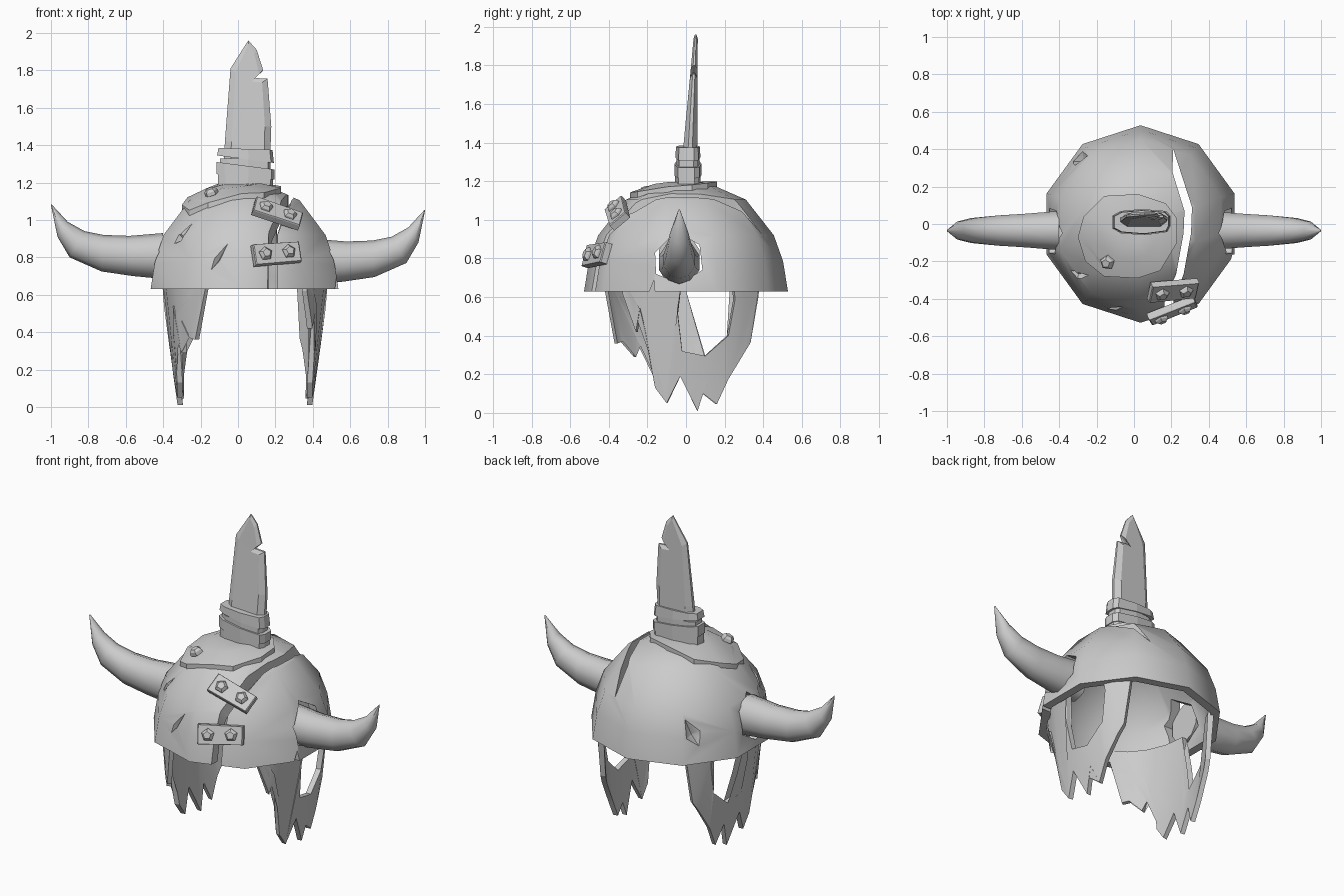
import bpy, bmesh, math
from mathutils import Vector, Matrix
from mathutils.bvhtree import BVHTree

if "Cube" in bpy.data.objects:
    bpy.data.objects.remove(bpy.data.objects["Cube"])

steel = bpy.data.materials.new("plain_grey")
steel.diffuse_color = (0.6, 0.6, 0.6, 1)
steel.use_nodes = True
steel.node_tree.nodes["Principled BSDF"].inputs["Base Color"].default_value = steel.diffuse_color


def finish(name, bm, smooth=None):
    bmesh.ops.recalc_face_normals(bm, faces=bm.faces)
    if bm.calc_volume(signed=True) < 0:
        bmesh.ops.reverse_faces(bm, faces=bm.faces)
    me = bpy.data.meshes.new(name)
    bm.to_mesh(me)
    bm.free()
    ob = bpy.data.objects.new(name, me)
    bpy.context.collection.objects.link(ob)
    me.materials.append(steel)
    if smooth:
        shade(ob, smooth)
    return ob


def select(ob):
    bpy.ops.object.select_all(action='DESELECT')
    bpy.context.view_layer.objects.active = ob
    ob.select_set(True)


def shade(ob, angle):
    select(ob)
    bpy.ops.object.shade_smooth_by_angle(angle=math.radians(angle))


def loft(bm, rings):
    """Bridge equal-length loops and cap both ends."""
    vs = [[bm.verts.new(p) for p in r] for r in rings]
    n = len(vs[0])
    for a, b in zip(vs, vs[1:]):
        for i in range(n):
            j = (i + 1) % n
            bm.faces.new((a[i], a[j], b[j], b[i]))
    bm.faces.new(vs[0])
    bm.faces.new(vs[-1])


def frame(c, u, n):
    """Placement with local x along u and local z along n."""
    n = Vector(n).normalized()
    u = Vector(u)
    u = (u - n * u.dot(n)).normalized()
    m = Matrix((u, n.cross(u), n)).transposed().to_4x4()
    m.translation = Vector(c)
    return m


def ngon(n, r, z, rot=0.0):
    return [Vector((r * math.cos(rot + 2 * math.pi * i / n),
                    r * math.sin(rot + 2 * math.pi * i / n), z)) for i in range(n)]


# ---- Dome shell, ten sided ----
CX = 0.035
profile = [(0.10, 1.125), (0.27, 1.06), (0.41, 0.89), (0.455, 0.77), (0.475, 0.63),
           (0.528, 0.63), (0.503, 0.785), (0.455, 0.92), (0.31, 1.105), (0.15, 1.175)]
bm = bmesh.new()
loft(bm, [[p + Vector((CX, 0, 0)) for p in ngon(10, r, z, math.pi / 2)] for r, z in profile])
bmesh.ops.recalc_face_normals(bm, faces=bm.faces)
tree = BVHTree.FromBMesh(bm)
dome = finish("dome_shell", bm)


def surface(origin, direction):
    hit = tree.ray_cast(Vector(origin), Vector(direction))
    return hit[0], hit[1]


def cut(rings):
    """Subtract one closed solid from the dome, keeping the dome if it fails."""
    bm = bmesh.new()
    loft(bm, rings)
    cutter = finish("cutter", bm)
    cutter.hide_render = True
    for solver in ('EXACT', 'FLOAT', 'MANIFOLD'):
        before = dome.data.copy()
        mod = dome.modifiers.new("cut", 'BOOLEAN')
        mod.operation, mod.solver, mod.object = 'DIFFERENCE', solver, cutter
        bpy.context.view_layer.update()
        select(dome)
        bpy.ops.object.modifier_apply(modifier=mod.name)
        area = sum(p.area for p in dome.data.polygons)
        if area > 0.8 * sum(p.area for p in before.polygons):
            break
        dome.data = before
    bpy.data.objects.remove(cutter)


# ---- Long crack, horn holes, rim nick and gouges ----
crack = [(0.21, 0.40), (0.205, 0.28), (0.27, 0.07), (0.265, -0.05), (0.225, -0.27),
         (0.165, -0.4), (0.15, -0.6), (0.215, -0.6), (0.21, -0.4), (0.265, -0.27),
         (0.305, -0.05), (0.31, 0.09)]
cut([[(x, y, z) for x, y in crack] for z in (0.5, 1.4)])
hole = [(-0.16, 0.83), (-0.05, 0.94), (0.07, 0.87), (0.085, 0.74), (-0.03, 0.67), (-0.155, 0.72)]
for x1, x2 in ((0.36, 0.7), (-0.7, -0.3)):
    cut([[(x, y, z) for y, z in hole] for x in (x1, x2)])
cut([[(x, -0.2, 0.6), (x, -0.165, 0.69), (x, -0.16, 0.6)] for x in (0.38, 0.6)])
gouges = [((-0.29, -2, 0.93), (0, 1, 0), (0.08, 0, 0.1), (0.07, 0.018, 0.03)),
          ((-0.11, -2, 0.79), (0, 1, 0), (0.1, 0, 0.17), (0.1, 0.016, 0.025)),
          ((-1.25, 1.5, 0.80), (0.64, -0.77, 0), (0.3, 0.2, 0.8), (0.1, 0.045, 0.035)),
          ((-0.31, -0.27, 2), (0, 0, -1), (1, 0.3, 0), (0.05, 0.025, 0.03))]
for o, d, u, size in gouges:
    c, n = surface(o, d)
    m = frame(c, u, n) @ Matrix.Diagonal((*size, 1))
    cut([[m @ p for p in ngon(4, r, z)] for r, z in ((1.3, 0.3), (0.02, -1))])
shade(dome, 38)

# ---- Horns: loops between upper and lower edge points ----
horn = [((0.40, 0.92), (0.40, 0.675), 0.11), ((0.58, 0.905), (0.56, 0.69), 0.095),
        ((0.72, 0.91), (0.73, 0.715), 0.085), ((0.82, 0.93), (0.90, 0.79), 0.07),
        ((0.91, 0.98), (0.965, 0.90), 0.05), ((0.998, 1.075), (1.0, 1.07), 0.004)]
for name, s, dz in (("horn_right", 1, -0.02), ("horn_left", -1, 0.01)):
    bm = bmesh.new()
    rings = []
    for (x1, z1), (x2, z2), ry in horn:
        ring = []
        for p in ngon(10, 1, 0):
            t = (1 + p.x) / 2
            ring.append((s * (x2 + (x1 - x2) * t), -0.035 + ry * p.y, z2 + (z1 - z2) * t + dz))
        rings.append(ring)
    loft(bm, rings)
    finish(name, bm, 50)

# ---- Cap plate draped over the crown ----
outline = [(-0.30, -0.07), (-0.26, -0.2), (-0.16, -0.28), (0.02, -0.29), (0.14, -0.25),
           (0.23, -0.1), (0.23, 0.03), (0.17, 0.11), (0.02, 0.16), (-0.16, 0.15), (-0.27, 0.04)]
rings = []
for scale, lift in ((1, -0.015), (1, 0.03), (0.55, 0.022), (0.2, 0.015)):
    ring = []
    for x, y in outline:
        x, y = -0.02 + (x + 0.02) * scale, -0.06 + (y + 0.06) * scale
        ring.append((x, y, surface((x, y, 2), (0, 0, -1))[0].z + lift))
    rings.append(ring)
bm = bmesh.new()
loft(bm, rings)
finish("crown_plate", bm, 30)


def rivet(bm, m):
    loft(bm, [[m @ p for p in ngon(5, r, z, 0.3)]
              for r, z in ((0.04, -0.01), (0.037, 0.01), (0.023, 0.024))])


bm = bmesh.new()
c, n = surface((-0.135, -0.2, 2), (0, 0, -1))
rivet(bm, frame(c + n * 0.025, (1, 0, 0), n))
finish("crown_rivet", bm)

# ---- Riveted straps across the crack ----
straps = [("lower_strap", (0.205, -0.462, 0.82), (0.25, 0.1, 0.025), (0.33, -0.88, 0.28)),
          ("upper_strap", (0.21, -0.355, 1.035), (0.26, 0.03, -0.085), (0.3, -0.65, 0.7))]
for name, c, u, n in straps:
    m = frame(c, u, n)
    bm = bmesh.new()
    corners = [(-0.135, -0.055), (0.13, -0.058), (0.135, 0.05), (-0.13, 0.06)]
    loft(bm, [[m @ Vector((x * k, y * k, z)) for x, y in corners]
              for z, k in ((-0.02, 1), (0.015, 1), (0.02, 0.96))])
    for x in (-0.07, 0.065):
        rivet(bm, m @ Matrix.Translation((x, 0, 0.02)))
    finish(name, bm)

# ---- Socket and two tilted wraps under the blade ----
section = [(-1, -0.5), (-0.72, -0.85), (0.1, -1), (0.9, -0.75), (1, -0.3),
           (1, 0.5), (0.85, 0.85), (0, 1), (-0.72, 0.85), (-1, 0.5)]


def wrap(name, z1, z2, rx, ry, tilt1, tilt2, top=1.0):
    bm = bmesh.new()
    loft(bm, [[(0.04 + a * rx * k, 0.01 + b * ry * k, z + t * a) for a, b in section]
              for z, t, k in ((z1, tilt1, 1), (z2, tilt2, top))])
    finish(name, bm)


wrap("socket", 1.14, 1.25, 0.148, 0.066, 0, 0)
wrap("lower_wrap", 1.23, 1.29, 0.155, 0.07, -0.015, -0.02)
wrap("middle_wrap", 1.27, 1.33, 0.135, 0.06, 0, 0)
wrap("upper_wrap", 1.325, 1.38, 0.152, 0.065, -0.02, -0.005, 0.95)

# ---- Notched blade with bevelled edges ----
blade = [(-0.075, 1.33), (-0.07, 1.42), (-0.04, 1.81), (0.055, 1.96), (0.1, 1.91),
         (0.135, 1.80), (0.08, 1.76), (0.158, 1.755), (0.178, 1.5), (0.172, 1.33)]
rings = []
for side, k in ((-1, 0.72), (-0.3, 1), (0.3, 1), (1, 0.72)):
    ring = []
    for x, z in blade:
        f = (z - 1.33) / 0.63
        ring.append((0.055 + (x - 0.055) * k, 0.02 + 0.03 * f + side * (0.038 - 0.027 * f),
                     z if k == 1 or z < 1.7 else z - 0.02))
    rings.append(ring)
bm = bmesh.new()
loft(bm, rings)
bmesh.ops.triangulate(bm, faces=[f for f in bm.faces if len(f.verts) > 4])
finish("blade", bm)

# ---- Torn cheek guards, drawn flat in y and z then curved ----
guard = [(-0.02, 0.70), (-0.045, 0.53), (-0.02, 0.32), (0.1, 0.295), (0.22, 0.40),
         (0.255, 0.59), (0.24, 0.70), (0.385, 0.70), (0.375, 0.60), (0.335, 0.365),
         (0.22, 0.175), (0.16, 0.045), (0.11, 0.165), (0.06, 0.01), (-0.03, 0.19),
         (-0.1, 0.05), (-0.16, 0.13), (-0.21, 0.42), (-0.24, 0.54)]
shards = [(-0.27, 0.29), (-0.3, 0.46), (-0.34, 0.37), (-0.37, 0.36), (-0.42, 0.63), (-0.42, 0.70)]
short = [(-0.26, 0.42), (-0.33, 0.62), (-0.33, 0.70)]
for name, s, front in (("cheek_guard_right", 1, short), ("cheek_guard_left", -1, shards)):
    bm = bmesh.new()
    bm.faces.new([bm.verts.new((0, y, z)) for y, z in guard + front])
    bmesh.ops.triangulate(bm, faces=bm.faces)
    for y in (-0.36, -0.27, -0.15, 0.05, 0.2, 0.3):
        bmesh.ops.bisect_plane(bm, geom=bm.verts[:] + bm.edges[:] + bm.faces[:],
                               plane_co=(0, y, 0), plane_no=(0, 1, 0))
    inner = bmesh.ops.duplicate(bm, geom=bm.verts[:] + bm.edges[:] + bm.faces[:])
    twin = inner['vert_map']
    back = {v for v in inner['geom'] if isinstance(v, bmesh.types.BMVert)}
    # Side walls between the outer and inner skins
    for e in [e for e in bm.edges if e.is_boundary and e.verts[0] not in back]:
        a, b = e.verts
        bm.faces.new((a, b, twin[b], twin[a]))
    for v in bm.verts:
        y, z = v.co.y, v.co.z
        reach = 0.47 if y < 0 else 0.5
        half = 0.36 + 0.085 * min(z / 0.62, 1)
        bend = math.sqrt(1 - abs(y / reach) ** 2.3)
        k = 0.92 if v in back else 1.0
        v.co = (0.037 + s * half * bend * k, y * (0.96 if v in back else 1), z)
    finish(name, bm, 20)
